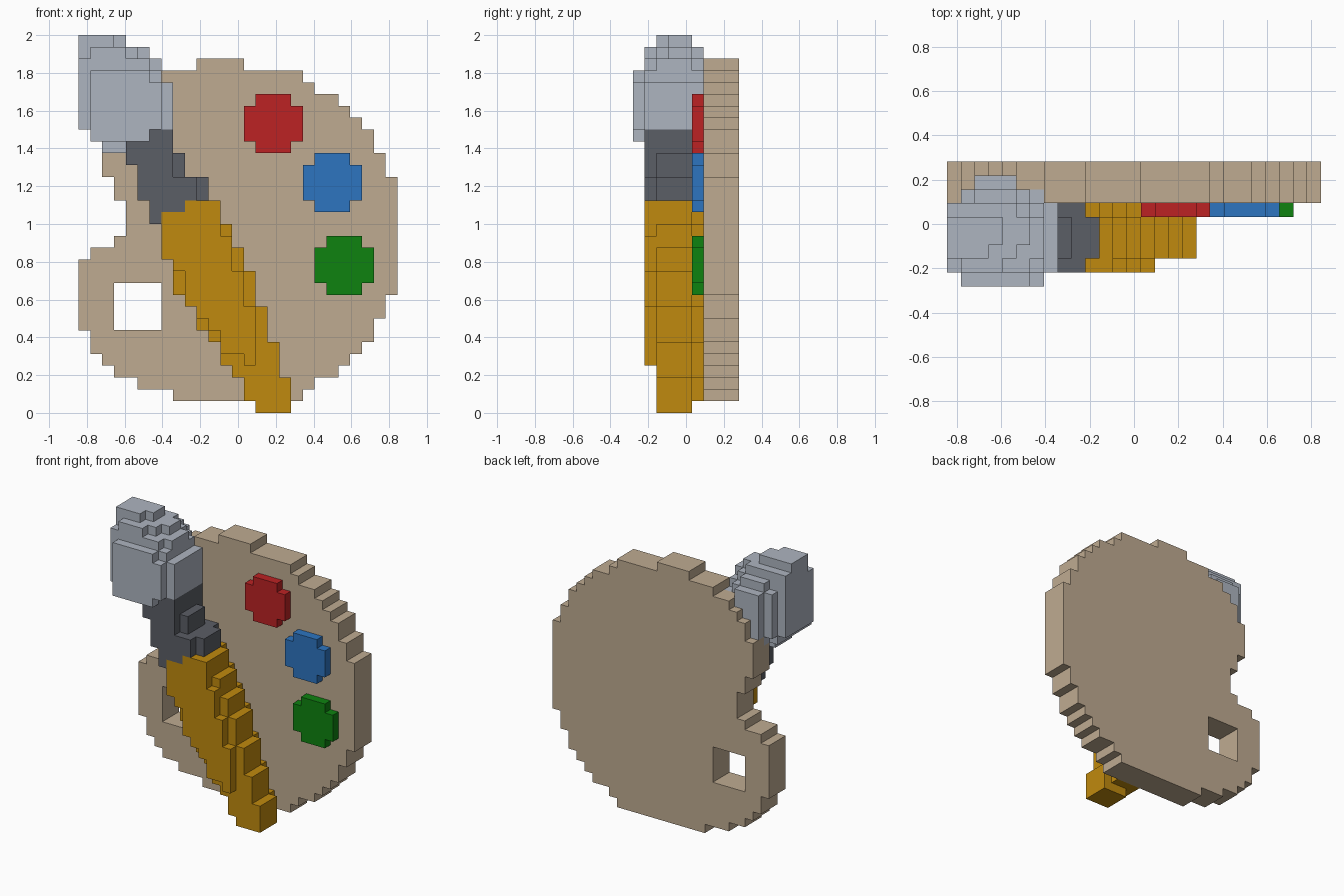
import bpy, bmesh
from mathutils import Vector

if "Cube" in bpy.data.objects:
    bpy.data.objects.remove(bpy.data.objects["Cube"], do_unlink=True)

U = 0.0625                                  # edge of one block
ORIGIN = Vector((-13.5 * U, -4.5 * U, 0))   # corner of the block grid
cells = {}                                  # (x, y, z) -> part name


def fill(part, ys, rows, trim=0):
    """Rows are (z start, z end, x start, x end); ys is a range of depths."""
    for y in ys:
        for z0, z1, x0, x1 in rows:
            for z in range(z0, z1):
                for x in range(x0, x1 - trim):
                    cells[x, y, z] = part


def linear(c):
    return c / 12.92 if c <= 0.04045 else ((c + 0.055) / 1.055) ** 2.4


def material(name, rgb):
    m = bpy.data.materials.new(name)
    col = [linear(c / 255) for c in rgb] + [1.0]
    m.use_nodes = True
    m.diffuse_color = col
    m.node_tree.nodes["Principled BSDF"].inputs["Base Color"].default_value = col
    return m


# Wooden board: rounded disc with a notch on one side
fill("palette_board", range(6, 9), [
    (1, 2, 8, 19), (2, 3, 5, 20), (3, 4, 3, 22), (4, 5, 2, 23), (5, 6, 1, 24),
    (6, 7, 1, 25), (7, 8, 0, 25), (8, 10, 0, 26), (10, 13, 0, 27),
    (13, 14, 1, 27), (14, 15, 3, 27), (15, 18, 4, 27), (18, 20, 3, 27),
    (20, 22, 2, 26), (22, 24, 2, 25), (24, 25, 3, 24), (25, 26, 3, 23),
    (26, 27, 4, 22), (27, 28, 5, 20), (28, 29, 7, 19), (29, 30, 10, 14)])

# Thumb hole
for x in range(3, 7):
    for y in range(6, 9):
        for z in range(7, 11):
            cells.pop((x, y, z))

# Paint dabs: squares with the corners missing
for name, x, z in (("red_paint", 14, 22), ("blue_paint", 19, 17),
                   ("green_paint", 20, 10)):
    fill(name, [5], [(z, z + 1, x + 1, x + 4), (z + 1, z + 4, x, x + 5),
                     (z + 4, z + 5, x + 1, x + 4)])

# Brush handle: core, back layer and front layer
handle = [(1, 3, 14, 18), (3, 4, 13, 17), (4, 6, 12, 17), (6, 7, 11, 16),
          (7, 9, 10, 16), (9, 10, 9, 15), (10, 12, 8, 15), (12, 13, 8, 14),
          (13, 14, 7, 14), (14, 16, 7, 13), (16, 17, 7, 12), (17, 18, 9, 12)]
fill("brush_handle", range(2, 5), handle + [(0, 1, 15, 18)])
fill("brush_handle", [5], handle, trim=1)
fill("brush_handle", [1], [
    (4, 5, 14, 15), (5, 6, 12, 15), (6, 7, 12, 15), (7, 8, 11, 15),
    (8, 9, 10, 15), (9, 12, 9, 14), (12, 13, 8, 13), (13, 15, 7, 13),
    (15, 17, 7, 12), (17, 18, 9, 12)])

# Metal ferrule
ferrule = [(16, 17, 6, 7), (17, 18, 6, 9), (18, 20, 5, 11), (20, 21, 5, 9),
           (21, 22, 4, 9), (22, 23, 4, 8), (23, 24, 6, 8)]
fill("brush_ferrule", range(2, 5), ferrule)
for y in (1, 5):
    fill("brush_ferrule", [y], ferrule[:2])
    fill("brush_ferrule", [y], ferrule[2:5], trim=1)
    fill("brush_ferrule", [y], ferrule[5:])

# Rounded bristle head, layer by layer from front to back
belly = [(23, 24, 1, 6), (24, 28, 0, 8), (28, 29, 0, 7)]
fill("brush_bristles", [0], [(23, 24, 1, 6), (24, 28, 1, 7), (28, 29, 1, 6)])
fill("brush_bristles", [1], belly + [(29, 30, 0, 6), (30, 31, 1, 4)])
fill("brush_bristles", [2], belly + [(22, 23, 2, 4), (29, 30, 0, 7),
                                     (30, 31, 0, 5), (31, 32, 0, 3)])
fill("brush_bristles", [3, 4], belly + [(22, 23, 2, 4), (29, 30, 0, 7),
                                        (30, 31, 0, 6), (31, 32, 0, 4)])
fill("brush_bristles", [5], belly + [(29, 30, 0, 6), (30, 31, 0, 5)])
fill("brush_bristles", [6], [(23, 24, 2, 5), (24, 28, 1, 7), (28, 29, 1, 6),
                             (29, 30, 2, 5)])
fill("brush_bristles", [7], [(24, 28, 2, 5), (28, 29, 2, 5)])


def build(part, mat):
    """Turn the outer block faces of one part into a clean mesh."""
    bm = bmesh.new()
    for cell, owner in cells.items():
        if owner != part:
            continue
        for axis in range(3):
            for side in (0, 1):
                near = list(cell)
                near[axis] += 2 * side - 1
                if tuple(near) in cells:
                    continue
                ring = []
                for a, b in ((0, 0), (1, 0), (1, 1), (0, 1)):
                    p = Vector(cell)
                    p[axis] += side
                    p[(axis + 1) % 3] += a
                    p[(axis + 2) % 3] += b
                    ring.append(bm.verts.new(ORIGIN + p * U))
                bm.faces.new(ring if side else ring[::-1])
    bmesh.ops.remove_doubles(bm, verts=bm.verts, dist=0.001)
    bmesh.ops.dissolve_limit(bm, angle_limit=0.01, verts=bm.verts, edges=bm.edges)
    mesh = bpy.data.meshes.new(part)
    bm.to_mesh(mesh)
    bm.free()
    mesh.materials.append(mat)
    bpy.context.collection.objects.link(bpy.data.objects.new(part, mesh))


for part, colour, rgb in (
        ("palette_board", "light wood", (191, 171, 145)),
        ("red_paint", "red", (188, 34, 36)),
        ("blue_paint", "blue", (45, 117, 192)),
        ("green_paint", "green", (14, 130, 16)),
        ("brush_handle", "ochre", (192, 138, 14)),
        ("brush_ferrule", "dark grey", (91, 94, 102)),
        ("brush_bristles", "pale grey", (174, 181, 192))):
    build(part, material(colour, rgb))
